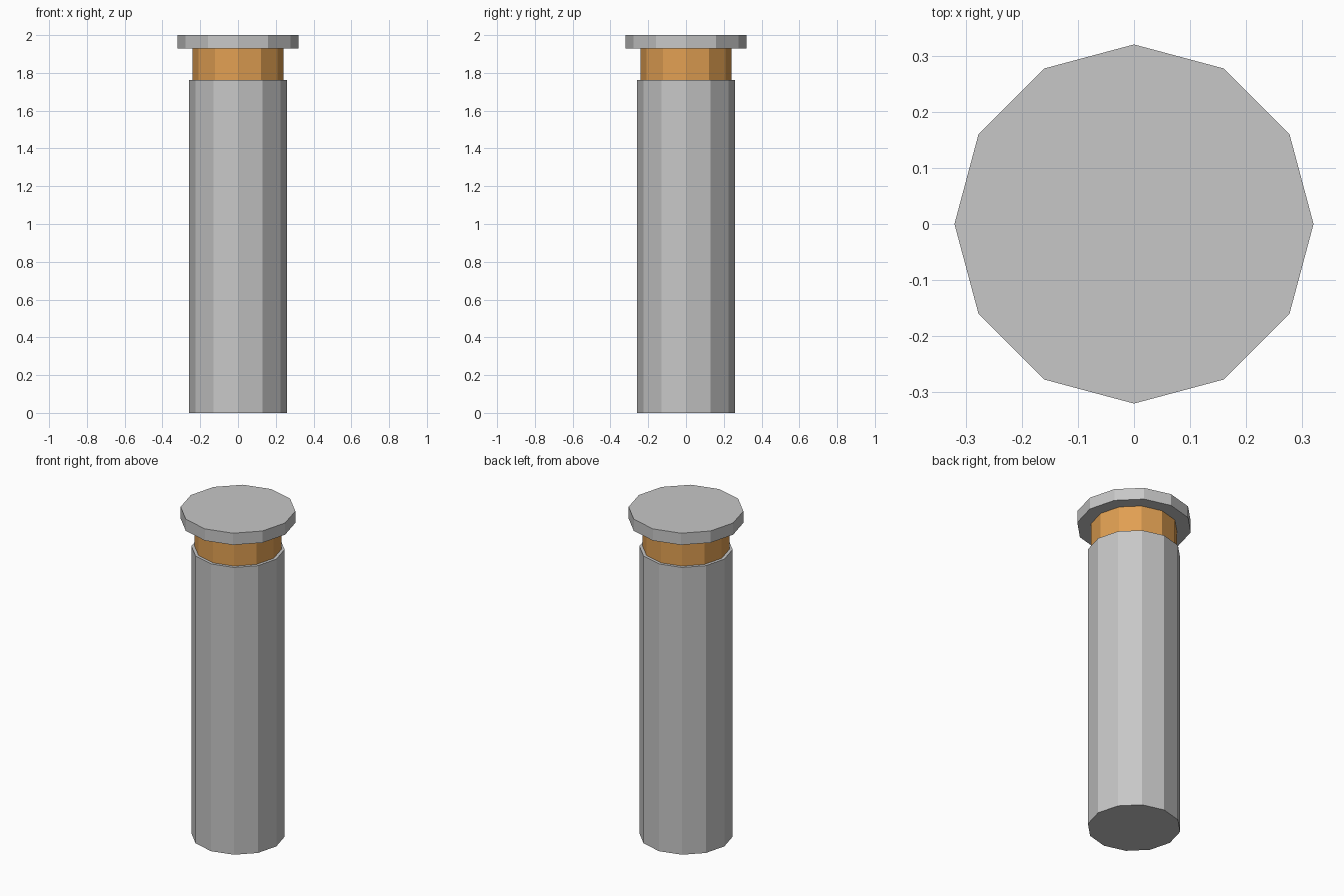
import bpy

if "Cube" in bpy.data.objects:
    bpy.data.objects.remove(bpy.data.objects["Cube"])


def material(name, rgb):
    m = bpy.data.materials.new(name)
    m.diffuse_color = (*rgb, 1.0)
    m.use_nodes = True
    m.node_tree.nodes["Principled BSDF"].inputs["Base Color"].default_value = m.diffuse_color
    return m


def drum(name, radius, bottom, top, mat):
    """Flat-sided twelve-sided cylinder between two heights."""
    bpy.ops.mesh.primitive_cylinder_add(
        vertices=12, radius=radius, depth=top - bottom,
        location=(0, 0, (bottom + top) / 2))
    obj = bpy.context.object
    obj.name = name
    obj.data.materials.append(mat)
    return obj


grey = material("light grey", (0.57, 0.57, 0.57))
orange = material("orange", (0.75, 0.35, 0.085))

# Tall body, recessed neck and wide flat cap
drum("body", 0.26, 0.0, 1.762, grey)
drum("neck", 0.242, 1.762, 1.928, orange)
drum("cap", 0.32, 1.928, 2.0, grey)
